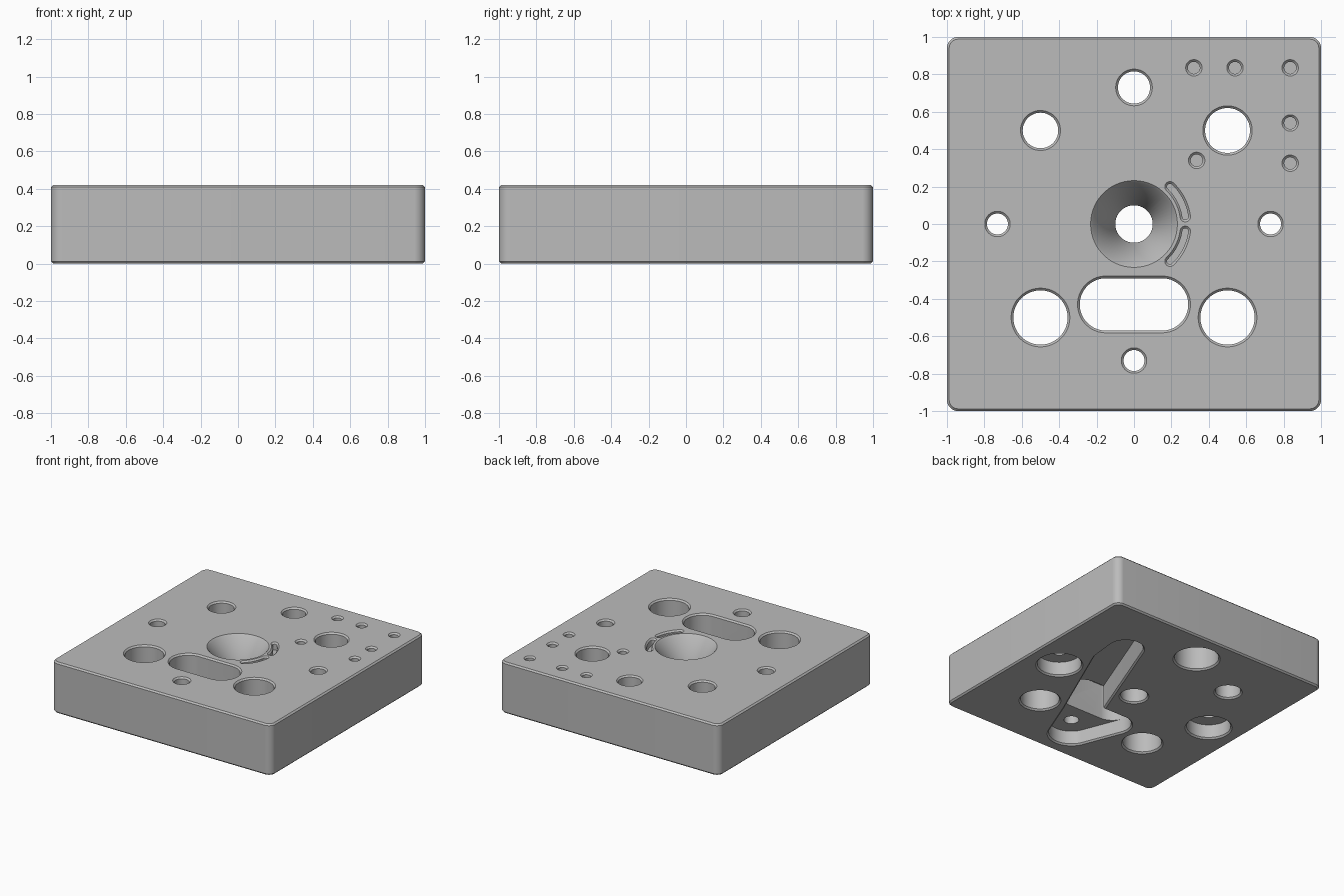
import bpy, bmesh, math

if "Cube" in bpy.data.objects:
    bpy.data.objects.remove(bpy.data.objects["Cube"])

H = 0.42        # plate thickness
C = 0.012       # edge chamfer
OUT = 0.1       # how far cutters reach past the plate
STEPS = 64

steel = bpy.data.materials.new("plain_grey")
steel.use_nodes = True
grey = (0.5, 0.5, 0.5, 1)
steel.diffuse_color = grey
steel.node_tree.nodes["Principled BSDF"].inputs["Base Color"].default_value = grey


def hull(discs):
    """Outline wrapped tightly around discs (x, y, radius), grown by g."""
    def outline(g):
        pts = []
        for i in range(STEPS):
            a = (i + 0.5) * math.tau / STEPS
            nx, ny = math.cos(a), math.sin(a)
            x, y, r = max(discs, key=lambda d: d[0] * nx + d[1] * ny + d[2])
            pts.append((x + (r + g) * nx, y + (r + g) * ny))
        return pts
    return outline


def kidney(start, end, radius, half):
    """Curved slot around the centre, round at both ends."""
    def outline(g):
        h, n, pts = half + g, 12, []
        for i in range(n + 1):
            a = start + (end - start) * i / n
            pts.append(((radius + h) * math.cos(a), (radius + h) * math.sin(a)))
        for a0, turn in ((end, 0), (start, math.pi)):
            cx, cy = radius * math.cos(a0), radius * math.sin(a0)
            for i in range(1, 8):
                b = a0 + turn + math.pi * i / 8
                pts.append((cx + h * math.cos(b), cy + h * math.sin(b)))
            if turn == 0:
                for i in range(n + 1):
                    a = end + (start - end) * i / n
                    pts.append(((radius - h) * math.cos(a), (radius - h) * math.sin(a)))
        return pts
    return outline


def loft(name, outline, layers):
    """Solid through the outline at each (growth, height) layer."""
    bm = bmesh.new()
    rings = [[bm.verts.new((x, y, z)) for x, y in outline(g)] for g, z in layers]
    n = len(rings[0])
    for low, high in zip(rings, rings[1:]):
        for i in range(n):
            j = (i + 1) % n
            bm.faces.new((low[i], low[j], high[j], high[i]))
    bm.faces.new(rings[0][::-1])
    bm.faces.new(rings[-1])
    bmesh.ops.recalc_face_normals(bm, faces=bm.faces)
    mesh = bpy.data.meshes.new(name)
    bm.to_mesh(mesh)
    bm.free()
    mesh.materials.append(steel)
    obj = bpy.data.objects.new(name, mesh)
    bpy.context.collection.objects.link(obj)
    return obj


# Chamfered ends shared by every cutter
TOP = [(0, H - C), (C, H), (C, H + OUT)]
BOTTOM = [(C, -OUT), (C, 0), (0, C)]
cutters = []


def cut(name, outline, layers):
    obj = loft(name, outline, layers)
    obj.hide_render = True
    cutters.append(obj)


def hole(name, x, y, r):
    cut(name, hull([(x, y, r)]), BOTTOM + TOP)


def blind(name, outline, floor):
    cut(name, outline, [(0, floor)] + TOP)


def pocket(name, discs, depth):
    cut(name, hull(discs), BOTTOM + [(0, depth)])


# Plate with rounded corners
e = 0.94
plate = loft("plate", hull([(x, y, 1 - e) for x in (-e, e) for y in (-e, e)]),
             [(-C, 0), (0, C), (0, H - C), (-C, H)])

# Corner holes
for x, y, r in ((-0.5, 0.5, 0.095), (0.5, 0.5, 0.12), (-0.5, -0.5, 0.145), (0.5, -0.5, 0.145)):
    hole("corner_hole", x, y, r)

# Edge holes with wide recesses underneath
edge = 0.73
for x, y, r, depth in ((-edge, 0, 0.056, 0.12), (edge, 0, 0.056, 0.12), (0, edge, 0.086, 0.2)):
    hole("edge_hole", x, y, r)
    pocket("edge_recess", [(x, y, 0.165)], depth)
hole("edge_hole", 0, -edge, 0.056)

# Long slot
left_end, right_end = (-0.15, -0.43, 0.14), (0.15, -0.43, 0.14)
cut("long_slot", hull([left_end, right_end]), BOTTOM + TOP)

# Joined pockets underneath
pocket("slot_pocket", [left_end, right_end, (0, -edge, 0.17)], 0.12)
pocket("arm_pocket", [right_end, (0.48, 0.3, 0.13), (0.5, 0.5, 0.13)], 0.2)

# Countersunk centre hole
cut("centre_hole", hull([(0, 0, 0.1)]), BOTTOM + [(0, 0.2), (0.12, H - C), (0.12 + C, H), (0.12 + C, H + OUT)])

# Small blind holes
for x, y in ((0.32, 0.835), (0.54, 0.835), (0.835, 0.835), (0.835, 0.54), (0.835, 0.325), (0.335, 0.34)):
    blind("small_hole", hull([(x, y, 0.032)]), H - 0.12)

# Curved grooves beside the centre hole
for start, end in ((8, 46), (-46, -8)):
    blind("curved_groove", kidney(math.radians(start), math.radians(end), 0.277, 0.016), H - 0.06)

# Cut everything out, then drop the cutters
for obj in cutters:
    mod = plate.modifiers.new(obj.name, "BOOLEAN")
    mod.operation = "DIFFERENCE"
    mod.solver = "EXACT"
    mod.object = obj
bpy.context.view_layer.update()
solid = bpy.data.meshes.new_from_object(plate.evaluated_get(bpy.context.evaluated_depsgraph_get()))
plate.modifiers.clear()
plate.data = solid
for obj in cutters:
    bpy.data.objects.remove(obj)

bpy.ops.object.select_all(action="DESELECT")
plate.select_set(True)
bpy.context.view_layer.objects.active = plate
bpy.ops.object.shade_smooth_by_angle(angle=math.radians(30))
